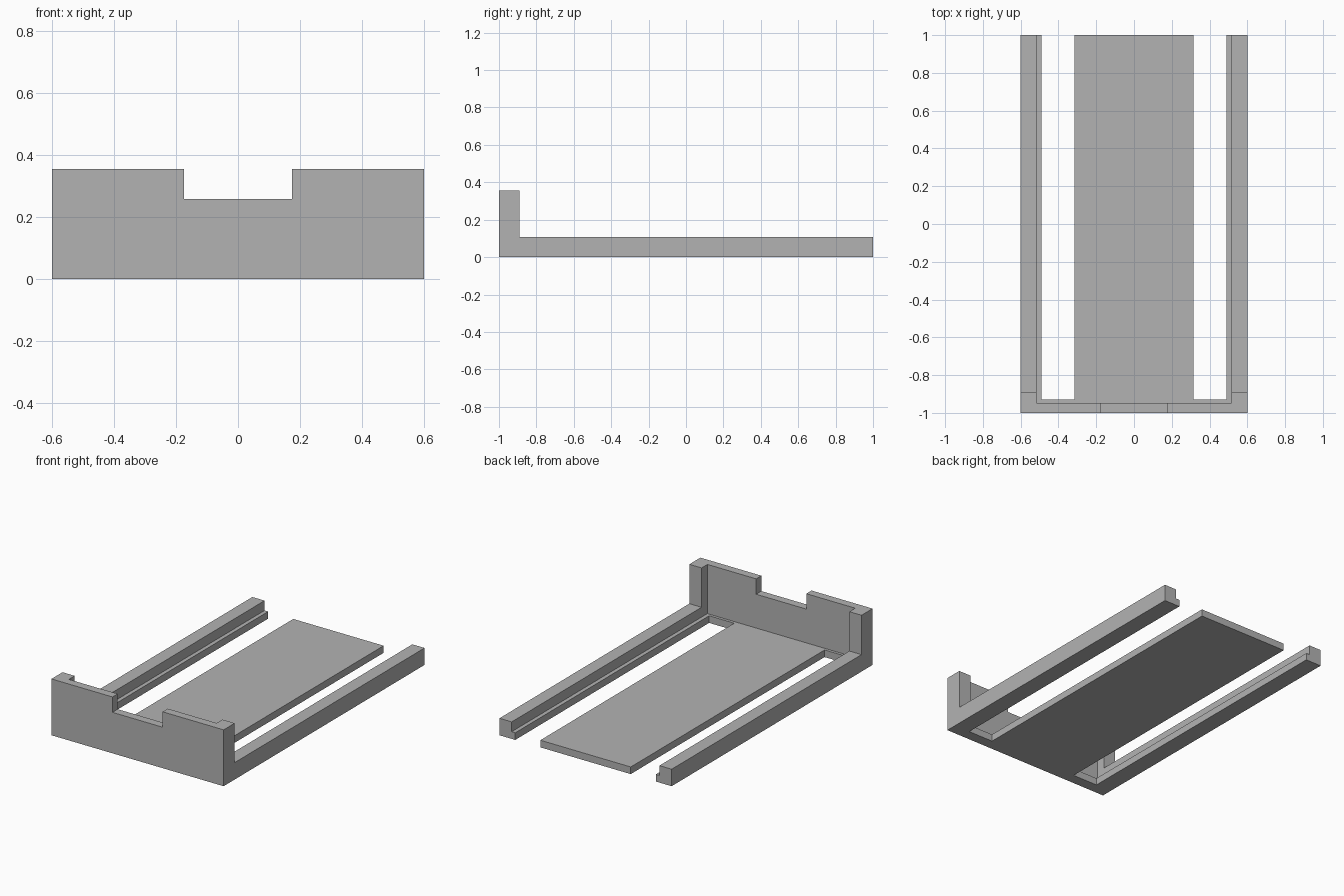
import bpy, bmesh
from mathutils import Vector

if "Cube" in bpy.data.objects:
    bpy.data.objects.remove(bpy.data.objects["Cube"])

grey = bpy.data.materials.new("plain grey")
grey.diffuse_color = (0.45, 0.45, 0.45, 1)
grey.use_nodes = True
grey.node_tree.nodes["Principled BSDF"].inputs["Base Color"].default_value = grey.diffuse_color

T = 0.045            # base plate thickness
WALL = -0.948        # inner face of the front wall
INNER, OUTER = 0.515, 0.6


def prism(name, profile, offset, hidden=None):
    """Extrude a flat 3D outline along offset; drop faces hidden by contact."""
    bm = bmesh.new()
    face = bm.faces.new([bm.verts.new(p) for p in profile])
    out = bmesh.ops.extrude_face_region(bm, geom=[face], use_keep_orig=True)
    moved = [g for g in out["geom"] if isinstance(g, bmesh.types.BMVert)]
    bmesh.ops.translate(bm, verts=moved, vec=Vector(offset))
    bmesh.ops.recalc_face_normals(bm, faces=bm.faces[:])
    if hidden:
        gone = [f for f in bm.faces if hidden(f.calc_center_median())]
        bmesh.ops.delete(bm, geom=gone, context='FACES')
    mesh = bpy.data.meshes.new(name)
    bm.to_mesh(mesh)
    bm.free()
    mesh.materials.append(grey)
    obj = bpy.data.objects.new(name, mesh)
    bpy.context.collection.objects.link(obj)
    return obj


# Base plate: comb outline with two long open slots, tongue and side ledges
half = [(0.315, 1), (0.315, -0.93), (0.49, -0.93), (0.49, 1), (OUTER, 1), (OUTER, -1)]
outline = half + [(-x, y) for x, y in reversed(half)]
prism("base_plate", [(x, y, 0) for x, y in outline], (0, 0, T))

# Front wall with a central finger notch
half = [(0.175, 0.258), (0.175, 0.355), (OUTER, 0.355), (OUTER, T)]
outline = half + [(-x, z) for x, z in reversed(half)]
prism("front_wall", [(x, -1, z) for x, z in outline], (0, WALL + 1, 0),
      lambda c: c.z < T + 0.001)

# Side rails, each with a corner post joined to the front wall
side = [(WALL, T), (1, T), (1, 0.107), (-0.89, 0.107), (-0.89, 0.355), (WALL, 0.355)]
for label, x in (("left", -OUTER), ("right", INNER)):
    prism(label + "_rail", [(x, y, z) for y, z in side], (OUTER - INNER, 0, 0),
          lambda c: c.z < T + 0.001 or c.y < WALL + 0.001)
